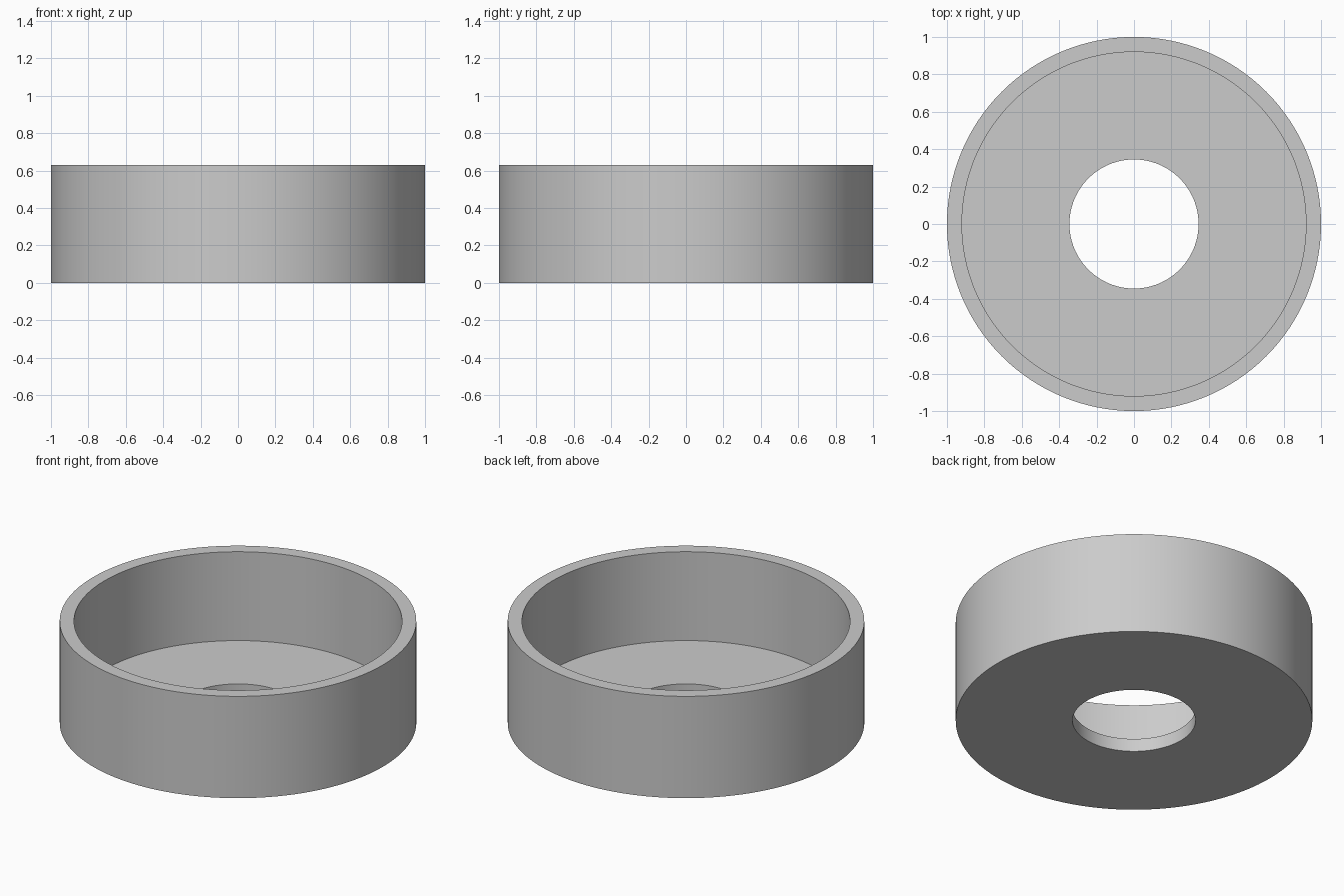
import bpy
import bmesh
from math import radians, tau

cube = bpy.data.objects.get("Cube")
if cube:
    bpy.data.objects.remove(cube, do_unlink=True)

SEGMENTS = 128
OUTER, INNER, HOLE = 1.0, 0.92, 0.345
HEIGHT, FLOOR = 0.63, 0.08

# Plain grey material
grey = bpy.data.materials.new("plain grey")
grey.use_nodes = True
colour = (0.6, 0.6, 0.6, 1)
grey.diffuse_color = colour
grey.node_tree.nodes["Principled BSDF"].inputs["Base Color"].default_value = colour

# Closed wall-and-floor section, turned around the vertical axis
section = [(HOLE, 0), (OUTER, 0), (OUTER, HEIGHT),
           (INNER, HEIGHT), (INNER, FLOOR), (HOLE, FLOOR)]
bm = bmesh.new()
verts = [bm.verts.new((r, 0, z)) for r, z in section]
edges = [bm.edges.new((verts[i - 1], verts[i])) for i in range(len(verts))]
bmesh.ops.spin(bm, geom=verts + edges, cent=(0, 0, 0), axis=(0, 0, 1),
               angle=tau, steps=SEGMENTS, use_merge=True)
bmesh.ops.remove_doubles(bm, verts=bm.verts, dist=0.0001)
bmesh.ops.recalc_face_normals(bm, faces=bm.faces)

# Round cup with a hole through its floor
mesh = bpy.data.meshes.new("round_cup")
bm.to_mesh(mesh)
bm.free()
mesh.materials.append(grey)
cup = bpy.data.objects.new("round_cup", mesh)
bpy.context.collection.objects.link(cup)

# Smooth round walls with sharp rims
bpy.ops.object.select_all(action="DESELECT")
cup.select_set(True)
bpy.context.view_layer.objects.active = cup
bpy.ops.object.shade_smooth_by_angle(angle=radians(30))
